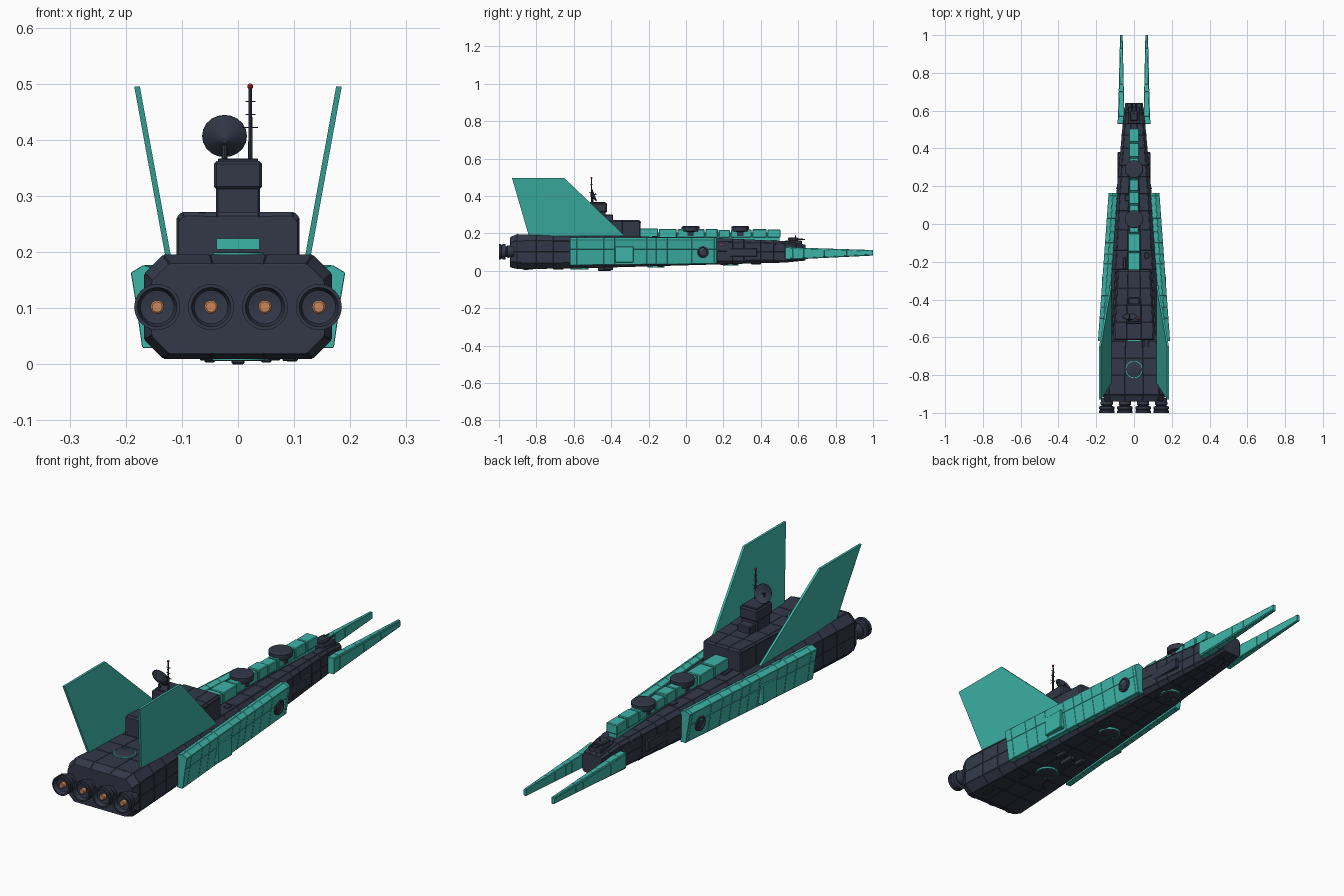
import bpy, bmesh, math, random
from mathutils import Vector, Matrix

if "Cube" in bpy.data.objects:
    bpy.data.objects.remove(bpy.data.objects["Cube"])

random.seed(4)


def material(name, rgb):
    m = bpy.data.materials.new(name)
    m.diffuse_color = (*rgb, 1)
    m.use_nodes = True
    m.node_tree.nodes["Principled BSDF"].inputs["Base Color"].default_value = m.diffuse_color
    return m


DARK = material("dark_plating", (0.033, 0.04, 0.066))
TEAL = material("teal_plating", (0.047, 0.46, 0.39))
GLOW = material("engine_glow", (0.6, 0.24, 0.1))
RED = material("beacon_red", (0.6, 0.03, 0.03))


def finish(bm, name, mat):
    bmesh.ops.recalc_face_normals(bm, faces=bm.faces)
    me = bpy.data.meshes.new(name)
    bm.to_mesh(me)
    bm.free()
    me.materials.append(mat)
    ob = bpy.data.objects.new(name, me)
    bpy.context.collection.objects.link(ob)
    return ob


def loft(name, sections, mat, seam=0.0):
    """Skin closed rings of points; seam > 0 adds raised panels with grooves."""
    bm = bmesh.new()
    rings = [[bm.verts.new(p) for p in s] for s in sections]
    n = len(rings[0])
    for a, b in zip(rings, rings[1:]):
        for i in range(n):
            bm.faces.new((a[i], a[(i + 1) % n], b[(i + 1) % n], b[i]))
    bm.faces.new(rings[0])
    bm.faces.new(rings[-1])
    bmesh.ops.recalc_face_normals(bm, faces=bm.faces)
    if seam:
        sides = [f for f in bm.faces if len(f.verts) == 4]
        bmesh.ops.inset_individual(bm, faces=sides, thickness=seam, depth=seam * 0.7)
    return finish(bm, name, mat)


def box(name, x, y, z, mat, bevel=0.0):
    """Box from (min, max) ranges."""
    bm = bmesh.new()
    bmesh.ops.create_cube(bm, size=1)
    for v in bm.verts:
        v.co = [r[0] + (c + 0.5) * (r[1] - r[0]) for c, r in zip(v.co, (x, y, z))]
    if bevel:
        bmesh.ops.bevel(bm, geom=bm.edges[:], offset=bevel, segments=1, affect='EDGES')
    return finish(bm, name, mat)


def lathe(name, profile, loc, axis, mat, n=24):
    """Revolve (radius, height) points about an axis through loc."""
    rot = Vector((0, 0, 1)).rotation_difference(Vector(axis)).to_matrix()
    rings = [[rot @ Vector((r * math.cos(t), r * math.sin(t), h)) + Vector(loc)
              for t in (2 * math.pi * i / n for i in range(n))] for r, h in profile]
    ob = loft(name, rings, mat)
    bpy.ops.object.select_all(action='DESELECT')
    ob.select_set(True)
    bpy.context.view_layer.objects.active = ob
    bpy.ops.object.shade_smooth_by_angle(angle=math.radians(30))
    return ob


def lerp(table, y):
    for a, b in zip(table, table[1:]):
        if y <= b[0]:
            t = (y - a[0]) / (b[0] - a[0])
            return [p + (q - p) * t for p, q in zip(a[1:], b[1:])]
    return table[-1][1:]


# Hull: (y, half width, top z, bottom z)
HULL = [(-0.94, .152, .178, .02), (-0.905, .166, .194, .011), (-0.62, .148, .188, .013),
        (0.16, .092, .174, .035), (0.53, .058, .157, .045), (0.64, .045, .138, .056)]


def hull_ring(y):
    w, t, b = lerp(HULL, y)
    c, m = w * 0.2, (t + b) / 2
    half = [(w * .3, t), (w - c, t), (w, t - c), (w, m), (w, b + c), (w - c, b), (w * .3, b)]
    return [(x, y, z) for x, z in half] + [(-x, y, z) for x, z in reversed(half)]


loft("hull", [hull_ring(y) for y in (-.94, -.905, -.8, -.71, -.62, -.54, -.43, -.35, -.24, -.14,
     -.03, .07, .16, .25, .31, .4, .47, .53, .59, .64)], DARK, 0.002)

# Four engines across the stern
for i, x in enumerate((-.144, -.048, .048, .144)):
    lathe(f"engine_{i + 1}", [(.03, .08), (.033, .045), (.028, .04), (.028, .036), (.041, .034),
          (.041, .02), (.037, .018), (.037, .013), (.041, .011), (.041, 0), (.035, 0), (.03, .018),
          (.012, .022)], (x, -1, .102), (0, 1, 0), DARK)
    lathe(f"engine_glow_{i + 1}", [(.012, .024), (.012, .006), (.009, .003)],
          (x, -1, .102), (0, 1, 0), GLOW, 16)

for side, s in (("right", 1), ("left", -1)):
    # Leaning tail fin
    prof = [(-.84, .185), (-.325, .185), (-.65, .495), (-.93, .495)]
    loft(f"tail_fin_{side}", [[(s * (.125 + d + (z - .195) * .183), y, z) for y, z in prof]
                              for d in (-.005, .005)], TEAL)

    # Side armour, wide at the rear
    def armour(y):
        k = (y + .62) / .78
        o, b = .19 - .056 * k, .03 + .008 * k
        return [(s * x, y, z) for x, z in ((o - .045, .168), (o - .022, .176), (o, .163),
                (o - .008, .115), (o - .02, b), (o - .045, b))]
    ys = [-.62, -.585, -.5, -.44, -.38, -.27, -.21, -.16, -.1, -.04, .03, .15, .165]
    loft(f"side_armour_{side}", [armour(y) for y in ys], TEAL, 0.0015)
    lathe(f"side_port_{side}", [(.032, 0), (.032, .035), (.024, .037), (.02, .032)],
          (s * .1, .09, .1), (s, 0, 0), DARK)
    box(f"side_hatch_{side}", sorted((s * .13, s * .17)), (-.38, -.28), (.045, .13), TEAL, .003)

    # Forward prong
    def prong(y):
        xi, xo, zt, zb = lerp([(.53, .05, .086, .128, .06), (.63, .053, .082, .122, .064),
                               (1, .061, .073, .11, .082)], y)
        return [(s * x, y, z) for x, z in ((xi, zb), (xi, zt), (xo - .003, zt),
                (xo, zt - .005), (xo, zb + .005), (xo - .003, zb))]
    loft(f"nose_prong_{side}", [prong(y) for y in (.53, .57, .63, .7, .74, .81, .86, .93, 1)],
         TEAL, 0.0012)

    # Small fittings: bow lights, stern rails, belly pods
    box(f"bow_rail_{side}", sorted((s * .04, s * .066)), (.2, .48), (.138, .15), DARK, .002)
    box(f"hull_side_plate_{side}", sorted((s * .06, s * .087)), (.2, .38), (.075, .12), DARK, .003)
    box(f"belly_pod_{side}", sorted((s * .04, s * .06)), (-.44, -.39), (.003, .03), DARK, .003)
    box(f"bow_light_{side}", sorted((s * .08, s * .094)), (.185, .192), (.138, .143), RED)

# Dorsal spine: low keel with raised blocks
box("spine_keel", (-.02, .02), (-.26, .5), (.15, .205), TEAL)
for i, (a, b, w, t) in enumerate([(-.26, -.15, .033, .226), (-.145, -.05, .033, .224),
        (-.045, .1, .025, .222), (.105, .17, .027, .224), (.175, .235, .024, .218),
        (.24, .35, .025, .22), (.355, .43, .026, .222), (.435, .505, .026, .22)]):
    box(f"spine_block_{i + 1}", (-w, w), (a, b), (.178, t), TEAL, .003)
for i, y in enumerate((.025, .29)):
    lathe(f"spine_turret_{i + 1}", [(.03, -.035), (.03, -.014), (.046, -.012), (.048, 0),
          (.048, .012), (.042, .016)], (0, y, .222), (0, 0, 1), DARK)


# Flush hatches with teal rims, deck and belly
def hatch(name, y, z, d, r):
    lathe(name + "_rim", [(r, -.01), (r, .004), (r - .004, .004), (r - .004, -.01)],
          (0, y, z), (0, 0, d), TEAL)
    lathe(name + "_lid", [(r - .004, -.01), (r - .004, .003), (r * .8, .005)],
          (0, y, z), (0, 0, d), DARK)


hatch("deck_hatch", -.77, .195, 1, .046)
for i, (y, r) in enumerate(((-.57, .048), (-.16, .046), (.24, .042))):
    hatch(f"belly_hatch_{i + 1}", y, lerp(HULL, y)[2] - .004, -1, r)


# Superstructure: wide deckhouse, tower with roof slab
def deckhouse_ring(y, w, t):
    return [(x, y, z) for x, z in ((-w, .17), (-w, t - .008), (-w + .008, t), (-w * .35, t),
            (w * .35, t), (w - .008, t), (w, t - .008), (w, .17))]


loft("deckhouse", [deckhouse_ring(*p) for p in ((-.615, .104, .262), (-.607, .108, .27),
     (-.52, .106, .27), (-.43, .1, .27), (-.34, .096, .27), (-.25, .09, .27),
     (-.242, .086, .262))], DARK, .0018)
box("deckhouse_hangar", (-.038, .038), (-.622, -.6), (.205, .224), TEAL)
box("tower_base", (-.039, .039), (-.52, -.43), (.265, .325), DARK, .003)
box("tower_room", (-.043, .043), (-.53, -.422), (.312, .362), DARK, .005)
box("tower_roof", (-.036, .036), (-.515, -.43), (.36, .367), DARK, .002)
box("tower_front_step", (-.03, .03), (-.44, -.39), (.265, .3), DARK, .004)

# Dish and antenna
lathe("dish", [(.005, -.016), (.04, .004), (.04, .006), (.005, -.012)], (-.024, -.495, .405),
      Vector((0, .9, .35)).normalized(), DARK, 20)
lathe("dish_feed", [(.003, -.012), (.003, .012), (.005, .016)], (-.024, -.495, .405),
      Vector((0, .9, .35)).normalized(), DARK, 8)
lathe("dish_post", [(.006, 0), (.004, .037)], (-.024, -.5, .36), (0, 0, 1), DARK, 8)
lathe("antenna_mast", [(.004, 0), (.003, .13)], (.022, -.505, .362), (0, 0, 1), DARK, 8)
lathe("antenna_beacon", [(.002, -.005), (.005, -.002), (.005, .002), (.002, .005)],
      (.022, -.505, .495), (0, 0, 1), RED, 10)
for i, (z, w) in enumerate(((.422, .014), (.445, .009), (.468, .009))):
    box(f"antenna_bar_{i + 1}", (.022 - w, .022 + w), (-.506, -.504), (z - .001, z + .001), DARK)
    box(f"antenna_cross_{i + 1}", (.021, .023), (-.505 - w, -.505 + w), (z - .006, z - .004), DARK)

# Bow turret with twin barrels
box("bow_turret_base", (-.032, .032), (.53, .62), (.135, .163), DARK, .004)
box("bow_turret_head", (-.022, .022), (.545, .6), (.16, .178), DARK, .005)
for s in (-1, 1):
    lathe("bow_barrel_" + ("right" if s > 0 else "left"), [(.004, 0), (.003, .06)],
          (s * .012, .575, .168), (0, 1, 0), DARK, 8)
lathe("bow_sensor", [(.003, 0), (.002, .02)], (0, .585, .17), (0, 0, 1), DARK, 6)

# Scattered deck and belly boxes
for i in range(16):
    y = random.uniform(-.88, .45)
    w, top, bottom = lerp(HULL, y)
    x = random.choice((-1, 1)) * random.uniform(.35, .65) * w
    a, b = random.uniform(.006, .012), random.uniform(.01, .03)
    z = (bottom - .006, bottom + .01) if i % 2 else (top - .01, top + .006)
    box(f"hull_fitting_{i + 1}", (x - a, x + a), (y - b, y + b), z, DARK, .002)
box("belly_keel", (-.012, .012), (-.47, -.4), (0, .03), DARK, .003)
